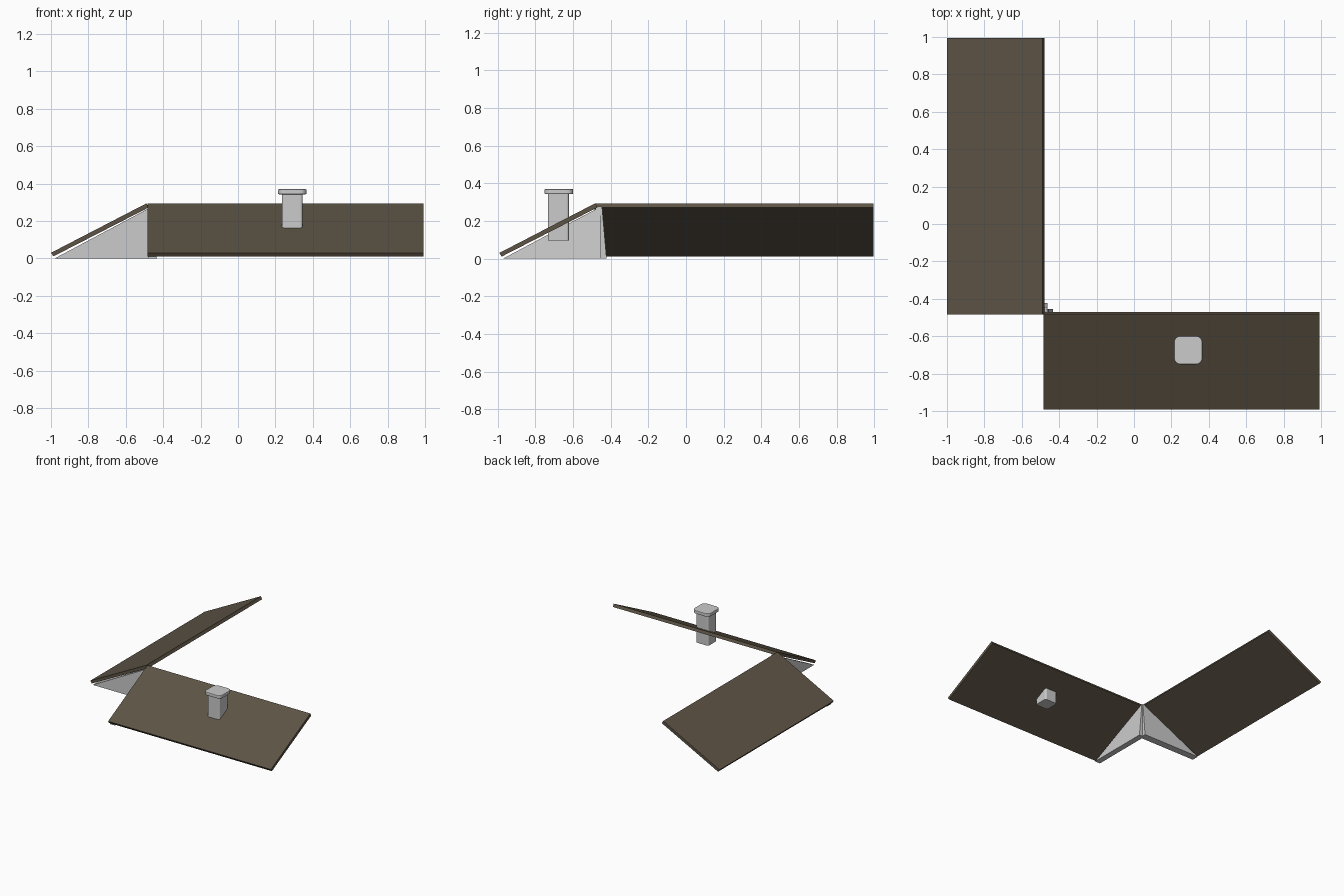
import bpy, bmesh

if "Cube" in bpy.data.objects:
    bpy.data.objects.remove(bpy.data.objects["Cube"])


def material(name, color):
    m = bpy.data.materials.new(name)
    m.diffuse_color = color
    m.use_nodes = True
    m.node_tree.nodes["Principled BSDF"].inputs["Base Color"].default_value = m.diffuse_color
    return m


def loft(name, ring_a, ring_b, mat=None):
    """Closed solid between two matching rings of points."""
    bm = bmesh.new()
    a = [bm.verts.new(p) for p in ring_a]
    b = [bm.verts.new(p) for p in ring_b]
    bm.faces.new(a)
    bm.faces.new(b)
    n = len(a)
    for i in range(n):
        j = (i + 1) % n
        bm.faces.new((a[i], a[j], b[j], b[i]))
    bmesh.ops.recalc_face_normals(bm, faces=bm.faces)
    me = bpy.data.meshes.new(name)
    bm.to_mesh(me)
    bm.free()
    ob = bpy.data.objects.new(name, me)
    bpy.context.collection.objects.link(ob)
    if mat:
        me.materials.append(mat)
    return ob


def rounded_box(name, x, y, z0, z1, size, radius):
    h = size / 2
    ring = [(x - h, y - h), (x + h, y - h), (x + h, y + h), (x - h, y + h)]
    ob = loft(name, [(*p, z0) for p in ring], [(*p, z1) for p in ring])
    # round only the vertical edges
    bm = bmesh.new()
    bm.from_mesh(ob.data)
    upright = [e for e in bm.edges if abs(e.verts[0].co.z - e.verts[1].co.z) > 1e-4]
    bmesh.ops.bevel(bm, geom=upright, offset=radius, segments=4, profile=0.5, affect='EDGES')
    bm.to_mesh(ob.data)
    bm.free()
    return ob


brown = material("roof_brown", (0.11, 0.088, 0.06, 1))

# Sloping slab cross-section: (distance across the slope, height)
slab = [(-1.0, 0.03), (-0.987, 0.011), (-0.478, 0.272), (-0.49, 0.294)]

# Side roof runs along y, front roof along x
loft("side_roof", [(u, -0.485, z) for u, z in slab],
     [(u, 0.995, z) for u, z in slab], brown)
loft("front_roof", [(-0.483, u + 0.008, z) for u, z in slab],
     [(0.993, u + 0.008, z) for u, z in slab], brown)

# Tapered triangular gable walls: thicker at the eaves, meeting at the corner
outer = [(-0.98, 0.0), (-0.462, 0.0), (-0.462, 0.276)]
inner_depth = [-0.422, -0.422, -0.446]
loft("side_gable", [(u, -0.481, z) for u, z in outer],
     [(u, d, z) for (u, z), d in zip(outer, inner_depth)])
loft("front_gable", [(-0.481, u + 0.008, z) for u, z in outer],
     [(d - 0.012, u + 0.008, z) for (u, z), d in zip(outer, inner_depth)])

# Corner post where the gables meet
post = [(-0.482, -0.482), (-0.468, -0.482), (-0.468, -0.445), (-0.482, -0.445)]
loft("corner_post", [(*p, 0) for p in post], [(*p, 0.275) for p in post])

# Chimney passing through the front roof
rounded_box("chimney_stack", 0.29, -0.678, 0.097, 0.348, 0.112, 0.014)
cap = rounded_box("chimney_cap", 0.29, -0.675, 0.343, 0.37, 0.152, 0.034)
bev = cap.modifiers.new("soft_edge", 'BEVEL')
bev.width = 0.005
bev.segments = 2
bev.limit_method = 'ANGLE'
bev.angle_limit = 1.0
